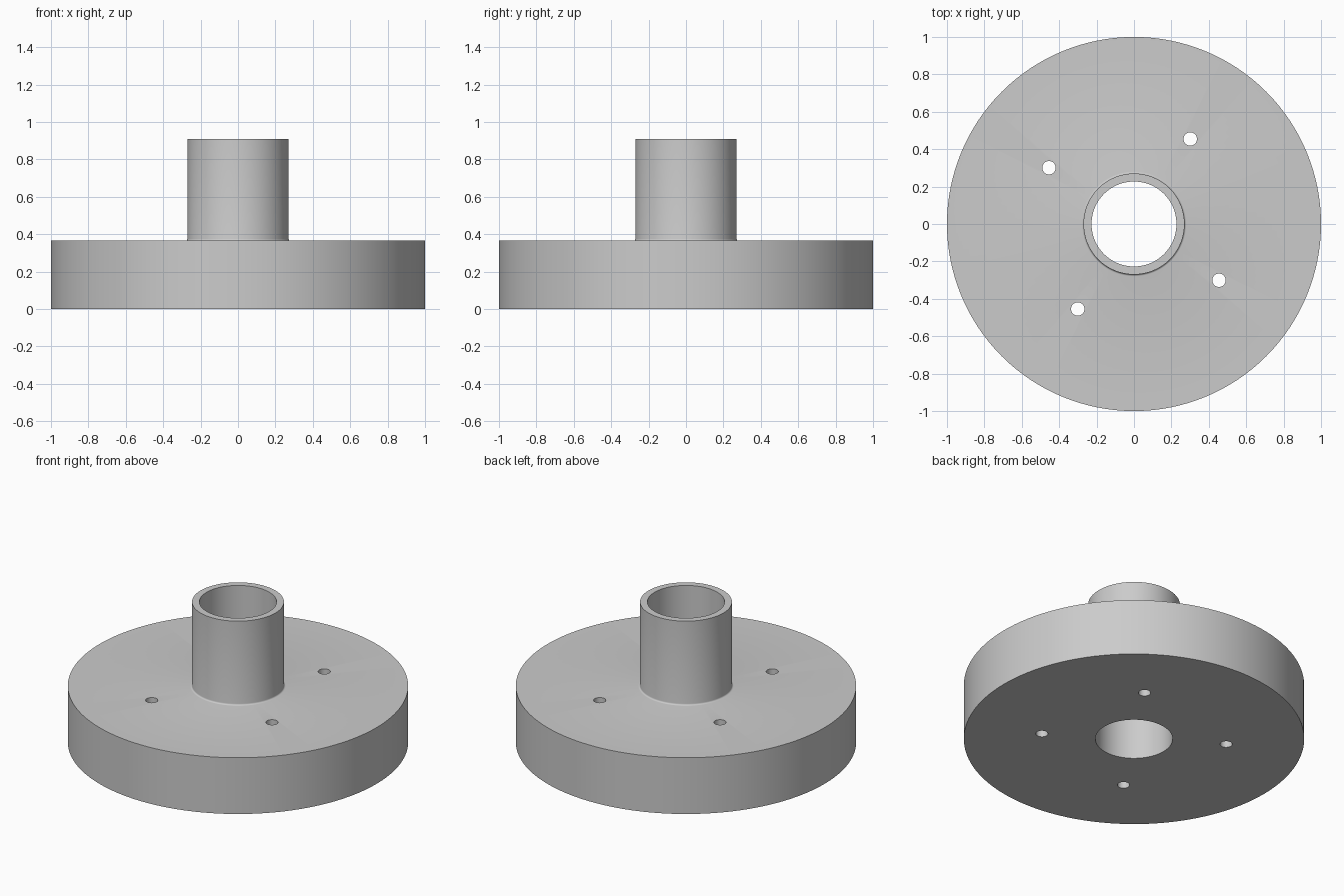
import bpy
import bmesh
from math import cos, sin, pi, radians
from mathutils import Matrix

cube = bpy.data.objects.get("Cube")
if cube:
    bpy.data.objects.remove(cube, do_unlink=True)

DISC_R, DISC_H = 1.0, 0.365
TUBE_R, TUBE_TOP = 0.27, 0.91
BORE_R, FILLET = 0.227, 0.01
HOLE_R, HOLE_CIRCLE, HOLE_ANGLE = 0.036, 0.545, radians(56.5)

grey = bpy.data.materials.new("light_grey")
grey.use_nodes = True
colour = (0.6, 0.6, 0.6, 1)
grey.diffuse_color = colour
grey.node_tree.nodes["Principled BSDF"].inputs["Base Color"].default_value = colour


def make_object(name, bm):
    bmesh.ops.recalc_face_normals(bm, faces=bm.faces)
    mesh = bpy.data.meshes.new(name)
    bm.to_mesh(mesh)
    bm.free()
    mesh.materials.append(grey)
    obj = bpy.data.objects.new(name, mesh)
    bpy.context.collection.objects.link(obj)
    return obj


def lathe(name, profile, steps):
    """Revolve a closed (radius, height) outline around z."""
    bm = bmesh.new()
    rings = [[bm.verts.new((r * cos(2 * pi * i / steps), r * sin(2 * pi * i / steps), z))
              for i in range(steps)] for r, z in profile]
    for a, b in zip(rings, rings[1:] + rings[:1]):
        for i in range(steps):
            j = (i + 1) % steps
            bm.faces.new((a[i], a[j], b[j], b[i]))
    return make_object(name, bm)


# Flange disc with hollow hub and a small fillet where they meet
fillet = [(TUBE_R + FILLET * (1 - cos(t)), DISC_H + FILLET * (1 - sin(t)))
          for t in (pi / 2 * k / 4 for k in range(4, -1, -1))]
profile = [(BORE_R, 0), (DISC_R, 0), (DISC_R, DISC_H)] + fillet + [
    (TUBE_R, TUBE_TOP), (BORE_R, TUBE_TOP)]
flange = lathe("flanged_hub", profile, 128)

# Four bolt holes through the disc
bm = bmesh.new()
for k in range(4):
    a = HOLE_ANGLE + k * pi / 2
    place = Matrix.Translation((HOLE_CIRCLE * cos(a), HOLE_CIRCLE * sin(a), DISC_H / 2))
    bmesh.ops.create_cone(bm, cap_ends=True, segments=32, radius1=HOLE_R,
                          radius2=HOLE_R, depth=DISC_H * 2, matrix=place)
cutter = make_object("bolt_hole_cutter", bm)
cutter.hide_render = True

cut = flange.modifiers.new("bolt_holes", "BOOLEAN")
cut.operation = "DIFFERENCE"
cut.solver = "EXACT"
cut.object = cutter
bpy.context.view_layer.objects.active = flange
flange.select_set(True)
bpy.ops.object.modifier_apply(modifier=cut.name)
bpy.data.objects.remove(cutter, do_unlink=True)

# Smooth round walls, sharp rims
bpy.ops.object.shade_smooth_by_angle(angle=radians(30))
